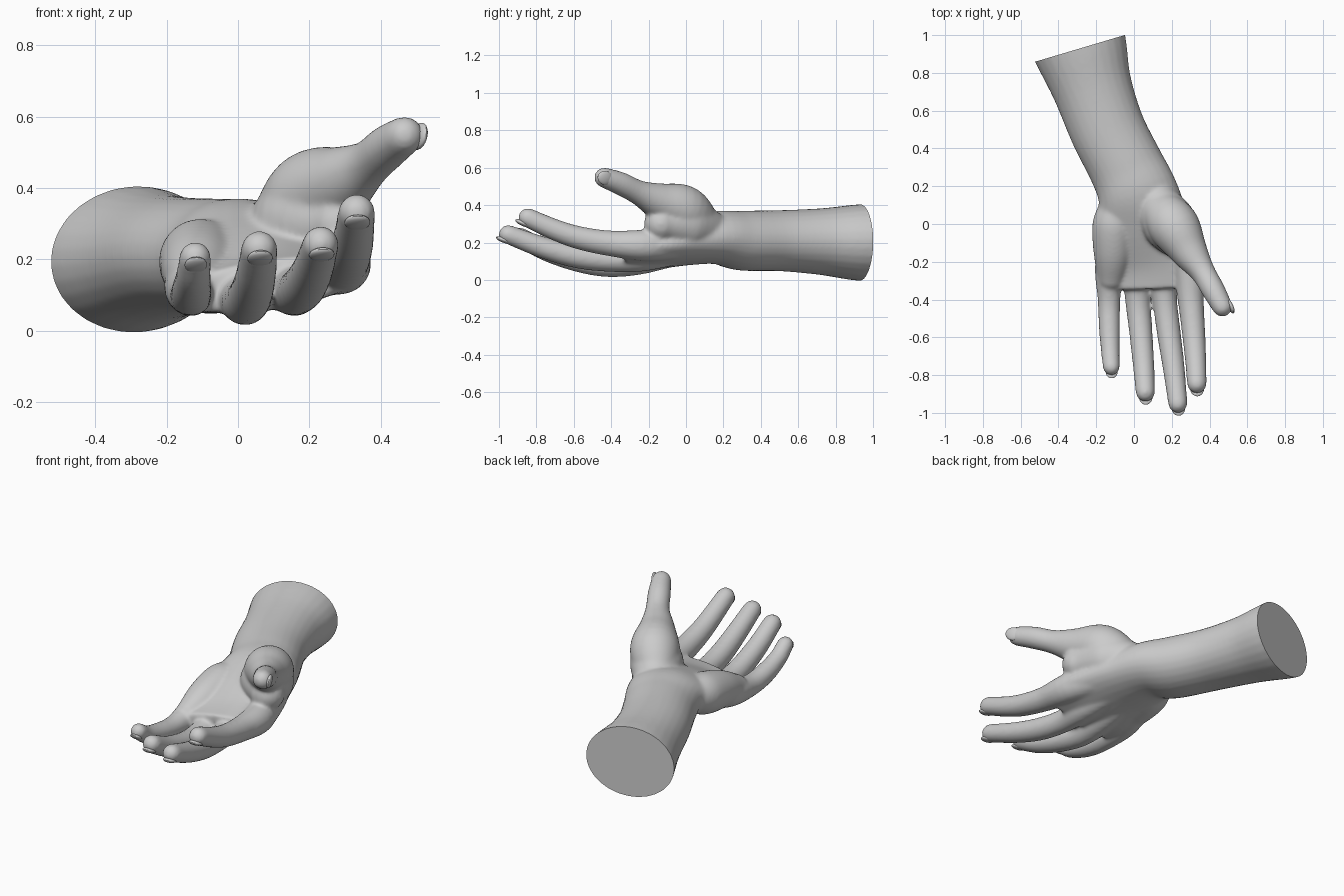
import bpy, bmesh, math
from mathutils import Vector, Matrix

if "Cube" in bpy.data.objects:
    bpy.data.objects.remove(bpy.data.objects["Cube"])


def spline(pts, steps=5):
    """Catmull-Rom interpolation of position, radii and roll."""
    out = []
    for i in range(len(pts) - 1):
        p0, p1, p2, p3 = (pts[max(0, min(len(pts) - 1, i + k))] for k in (-1, 0, 1, 2))
        for s in range(steps):
            t = s / steps
            out.append([0.5 * (2 * b + (c - a) * t + (2 * a - 5 * b + 4 * c - d) * t * t
                               + (3 * b - a - 3 * c + d) * t ** 3)
                        for a, b, c, d in zip(p0, p1, p2, p3)])
    out.append(list(pts[-1]))
    return out


def frame(t, roll):
    t = t.normalized()
    side = Vector((0, 0, 1)).cross(t).normalized()
    n = t.cross(side)
    r = math.radians(roll)
    return side * math.cos(r) + n * math.sin(r), n * math.cos(r) - side * math.sin(r), t


def tube(bm, pts, round_tip=True, sides=28):
    """Loft ellipses (x, y, z, half width, half height, roll) along a path."""
    rows = spline(pts)
    pos = [Vector(r[:3]) for r in rows]
    rings = []
    for i, r in enumerate(rows):
        t = pos[min(i + 1, len(pos) - 1)] - pos[max(i - 1, 0)]
        rings.append((pos[i], r[3], r[4], frame(t, r[5])))
    if round_tip:
        for (p, w, h, f), sgn in ((rings[-1], 1), (rings[0], -1)):
            for a in (25, 45, 62, 77, 86):
                c, s = math.cos(math.radians(a)), math.sin(math.radians(a))
                ring = (p + f[2] * sgn * s * min(w, h), w * c, h * c, f)
                if sgn > 0:
                    rings.append(ring)
                else:
                    rings.insert(0, ring)
    loops = []
    for p, w, h, (u, n, _) in rings:
        loops.append([bm.verts.new(p + u * w * math.cos(a) + n * h * math.sin(a))
                      for a in (2 * math.pi * k / sides for k in range(sides))])
    faces = [bm.faces.new((a[k], a[(k + 1) % sides], b[(k + 1) % sides], b[k]))
             for a, b in zip(loops, loops[1:]) for k in range(sides)]
    faces += [bm.faces.new(loops[0][::-1]), bm.faces.new(loops[-1])]
    bmesh.ops.recalc_face_normals(bm, faces=faces)


def round_path(pts, roll=0):
    return [(x, y, z, r, r, roll) for x, y, z, r in pts]


# forearm, wrist and palm slab
arm = [(-0.36, 1.16, .20, .275, .213, 4), (-0.285, .93, .20, .25, .205, 4),
       (-.22, .72, .205, .212, .178, 3), (-.14, .50, .21, .200, .163, 0),
       (-.04, .30, .21, .200, .160, 0), (.02, .16, .225, .215, .142, 0),
       (.045, 0, .195, .255, .118, 4), (.08, -.20, .145, .285, .088, 8),
       (.09, -.34, .13, .275, .068, 8)]
fingers = {
    "little": [(-.06, .02, .18, .07), (-.13, -.2, .13, .075), (-.132, -.4, .10, .060),
               (-.13, -.55, .115, .056), (-.125, -.68, .155, .049), (-.12, -.757, .205, .045)],
    "ring": [(0, .02, .17, .07), (.015, -.22, .11, .076), (.02, -.4, .082, .067),
             (.035, -.56, .10, .062), (.05, -.74, .155, .057), (.06, -.89, .23, .051)],
    "middle": [(.1, .02, .17, .07), (.15, -.22, .125, .078), (.163, -.4, .108, .065),
               (.185, -.58, .125, .063), (.21, -.76, .172, .058), (.232, -.95, .243, .051)],
    "index": [(.18, .02, .2, .08), (.28, -.2, .185, .085), (.30, -.4, .195, .069),
              (.315, -.57, .225, .062), (.325, -.70, .268, .057), (.333, -.845, .332, .052)]}
thumb = [(.12, .10, .27, .10), (.21, -.01, .37, .135), (.295, -.15, .422, .098),
         (.365, -.255, .468, .066), (.42, -.35, .515, .062), (.467, -.437, .547, .054)]
thumb_muscle = [(.10, .16, .25, .10), (.19, 0, .30, .145), (.285, -.13, .30, .095)]
palm_heel = [(-.10, .10, .22, .085), (-.105, 0, .20, .115),
             (-.11, -.15, .17, .105), (-.12, -.28, .135, .075)]

bm = bmesh.new()
tube(bm, arm, round_tip=False)
for path in list(fingers.values()) + [thumb, thumb_muscle, palm_heel]:
    tube(bm, round_path(path))
mesh = bpy.data.meshes.new("hand")
bm.to_mesh(mesh)
bm.free()
hand = bpy.data.objects.new("hand", mesh)
bpy.context.collection.objects.link(hand)

# fuse the parts into one skin and soften the joins
rm = hand.modifiers.new("fuse", 'REMESH')
rm.mode = 'VOXEL'
rm.voxel_size = 0.009
sm = hand.modifiers.new("soften", 'SMOOTH')
sm.factor = 0.5
sm.iterations = 14
deps = bpy.context.evaluated_depsgraph_get()
skin = bpy.data.meshes.new_from_object(hand.evaluated_get(deps))
hand.modifiers.clear()
hand.data = skin

# flat cut at the end of the forearm
bm = bmesh.new()
bm.from_mesh(skin)
res = bmesh.ops.bisect_plane(bm, geom=bm.verts[:] + bm.edges[:] + bm.faces[:],
                             plane_co=(-.285, .93, .2), plane_no=(-.285, .958, 0),
                             clear_outer=True)
rim = [e for e in res["geom_cut"] if isinstance(e, bmesh.types.BMEdge)]
bmesh.ops.contextual_create(bm, geom=rim)
bmesh.ops.recalc_face_normals(bm, faces=bm.faces[:])
bm.to_mesh(skin)
bm.free()


# fingernails
def nail(name, path, roll):
    a, b = Vector(path[-2][:3]), Vector(path[-1][:3])
    r = path[-1][3]
    u, n, t = frame(b - a, roll)
    bm = bmesh.new()
    bmesh.ops.create_uvsphere(bm, u_segments=20, v_segments=12, radius=1)
    basis = Matrix((u * r * .7, t * r * .85, n * r * .28)).transposed().to_4x4()
    bmesh.ops.transform(bm, verts=bm.verts,
                        matrix=Matrix.Translation(b - n * r * .72 + t * r * .25) @ basis)
    bmesh.ops.recalc_face_normals(bm, faces=bm.faces[:])
    m = bpy.data.meshes.new(name)
    bm.to_mesh(m)
    bm.free()
    ob = bpy.data.objects.new(name, m)
    bpy.context.collection.objects.link(ob)


for key, path in fingers.items():
    nail(key + "_nail", path, 0)
nail("thumb_nail", thumb, 80)

# smooth shading with a sharp rim
for ob in bpy.context.collection.objects:
    ob.select_set(True)
bpy.context.view_layer.objects.active = hand
bpy.ops.object.shade_smooth_by_angle(angle=math.radians(40))
